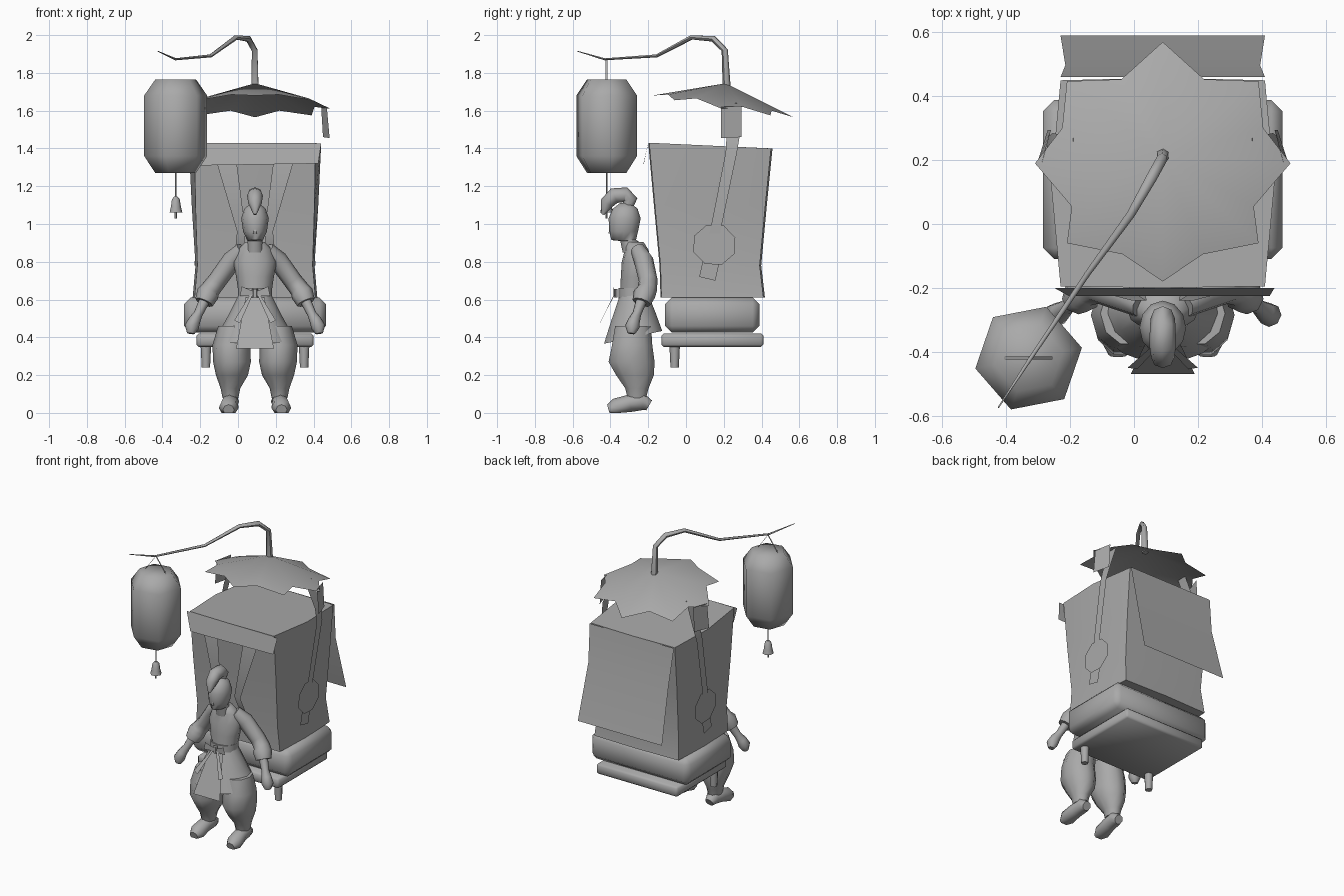
import bpy, bmesh, math
from mathutils import Vector

if "Cube" in bpy.data.objects:
    bpy.data.objects.remove(bpy.data.objects["Cube"])

CX = 0.09  # symmetry line of the figure and its pack
grey = bpy.data.materials.new("plain_grey")
grey.diffuse_color = (0.4, 0.4, 0.4, 1)
grey.use_nodes = True
grey.node_tree.nodes["Principled BSDF"].inputs["Base Color"].default_value = grey.diffuse_color


def finish(name, bm, angle=40, closed=True):
    if closed:
        bmesh.ops.recalc_face_normals(bm, faces=bm.faces)
    me = bpy.data.meshes.new(name)
    bm.to_mesh(me)
    bm.free()
    me.materials.append(grey)
    ob = bpy.data.objects.new(name, me)
    bpy.context.collection.objects.link(ob)
    bpy.ops.object.select_all(action='DESELECT')
    ob.select_set(True)
    bpy.context.view_layer.objects.active = ob
    bpy.ops.object.shade_smooth_by_angle(angle=math.radians(angle))
    return ob


def skin(name, rings, angle=40, caps=True):
    """Bridge equal rings of points into a surface."""
    bm = bmesh.new()
    vr = [[bm.verts.new(p) for p in r] for r in rings]
    n = len(vr[0])
    for a, b in zip(vr, vr[1:]):
        for i in range(n):
            j = (i + 1) % n
            bm.faces.new((a[i], a[j], b[j], b[i]))
    if caps:
        bm.faces.new(vr[0][::-1])
        bm.faces.new(vr[-1])
    return finish(name, bm, angle)


def loft(name, rings, n=12, angle=50, tilt=0, caps=True, turn=0):
    """Horizontal ellipses given as (x, y, z, rx, ry)."""
    out = []
    for x, y, z, rx, ry in rings:
        a = [turn + 2 * math.pi * i / n for i in range(n)]
        out.append([(x + rx * math.cos(t), y + ry * math.sin(t),
                     z + tilt * ry * math.sin(t)) for t in a])
    return skin(name, out, angle, caps)


def tube(name, path, ref, n=8, squash=1, angle=60):
    """Round tube along points given as (x, y, z, radius)."""
    pts = [Vector(p[:3]) for p in path]
    out = []
    for i, p in enumerate(pts):
        d = (pts[min(i + 1, len(pts) - 1)] - pts[max(i - 1, 0)]).normalized()
        u = Vector(ref)
        u = (u - d * u.dot(d)).normalized()
        v = d.cross(u)
        r = path[i][3]
        out.append([p + u * (r * math.cos(2 * math.pi * k / n))
                    + v * (r * squash * math.sin(2 * math.pi * k / n)) for k in range(n)])
    return skin(name, out, angle)


def ribbon(name, pairs, angle=40):
    """Thin cloth sheet through pairs of edge points."""
    bm = bmesh.new()
    vs = [(bm.verts.new(a), bm.verts.new(b)) for a, b in pairs]
    for (a, b), (c, d) in zip(vs, vs[1:]):
        bm.faces.new((a, b, d, c))
    return finish(name, bm, angle, False)


def box(name, lo, hi, bevel, angle=60):
    bm = bmesh.new()
    bmesh.ops.create_cube(bm, size=1)
    for v in bm.verts:
        v.co = [l + (c + 0.5) * (h - l) for c, l, h in zip(v.co, lo, hi)]
    bmesh.ops.bevel(bm, geom=bm.edges[:], offset=bevel, segments=1, affect='EDGES')
    return finish(name, bm, angle)


# Tapered pack body with slightly bulging sides and a sloping top
rings = []
for z, hc, hm, y0, y1 in [(0.61, .32, .33, -.13, .41), (0.78, .305, .315, -.135, .39),
                          (1.1, .315, .335, -.165, .42), (1.4, .32, .35, -.195, .45)]:
    ym = (y0 + y1) / 2
    k = 0.03 if z > 1.3 else 0
    rings.append([(CX - hc, y0, z + k), (CX, y0 - .005, z + k), (CX + hc, y0, z + k),
                  (CX + hm, ym, z + k / 2), (CX + hc, y1, z), (CX, y1 + .008, z),
                  (CX - hc, y1, z), (CX - hm, ym, z + k / 2)])
skin("pack_body", rings, 50)

# Rolled mat and base board under the pack, with two pegs
box("bed_mat", (-.285, -.11, .425), (.465, .388, .61), .035)
box("base_board", (-.22, -.13, .35), (.40, .41, .42), .012)
for s in (-1, 1):
    loft("base_peg", [(CX + s * .26, -.06, .24, .022, .022), (CX + s * .26, -.06, .36, .028, .028)], 8)

# Back flap and front valance
ribbon("back_flap", [((-.23, .46, 1.40), (.41, .46, 1.40)),
                     ((-.215, .497, 1.15), (.395, .497, 1.15)),
                     ((-.23, .59, .78), (.41, .59, .78))])
ribbon("front_valance", [((-.25, -.2, 1.43), (.44, -.2, 1.425)),
                         ((-.205, -.225, 1.31), (.425, -.225, 1.32))])

# Shoulder straps, side bands with tassel discs, and eave drapes
for s in (-1, 1):
    def m(dx, y, z):
        return (CX + s * dx, y, z)
    ribbon("shoulder_strap", [(m(.1, -.21, 1.35), m(.21, -.21, 1.35)),
                              (m(.05, -.24, .96), m(.095, -.24, .96)),
                              (m(.06, -.2, .86), m(.105, -.2, .86)),
                              (m(.08, -.165, .78), m(.12, -.165, .78))])
    ribbon("side_band", [(m(.28, .2, 1.64), m(.28, .27, 1.64)),
                         (m(.345, .215, 1.47), m(.345, .285, 1.47)),
                         (m(.362, .21, 1.38), m(.362, .27, 1.38)),
                         (m(.347, .125, .95), m(.347, .18, .95))])
    bm = bmesh.new()
    bm.faces.new([bm.verts.new(m(.343, .15 + .118 * math.cos(a), .89 + .112 * math.sin(a)))
                  for a in [math.radians(20 + 45 * k) for k in range(8)]])
    finish("tassel_disc", bm, closed=False)
    ribbon("tassel_end", [(m(.335, .09, .81), m(.335, .175, .79)),
                          (m(.335, .07, .72), m(.335, .155, .70))])
    ribbon("eave_drape", [(m(.35, .295, 1.625), m(.38, .185, 1.62)),
                          (m(.36, .295, 1.46), m(.395, .185, 1.455))])

# Star-shaped roof, tilted backwards; half outline (dx, y, z), mirrored
half = [(0, .57, 1.565), (.13, .453, 1.60), (.30, .447, 1.575), (.315, .30, 1.62),
        (.40, .19, 1.61), (.285, .055, 1.665), (.30, -.06, 1.655), (.125, -.095, 1.685),
        (0, -.18, 1.68)]
outline = [(CX + x, y, z) for x, y, z in half] + [(CX - x, y, z) for x, y, z in half[-2:0:-1]]
bm = bmesh.new()
apex = bm.verts.new((CX, .21, 1.745))
rim = [bm.verts.new(p) for p in outline]
for a, b in zip(rim, rim[1:] + rim[:1]):
    bm.faces.new((apex, b, a))
finish("star_roof", bm, 25, False)

# Bent pole reaching forward
tube("lantern_pole", [(.09, .215, 1.73, .021), (.088, .205, 1.92, .017), (.055, .145, 1.98, .017),
                      (-.01, .03, 1.988, .013), (-.145, -.155, 1.89, .009),
                      (-.33, -.43, 1.872, .006), (-.425, -.575, 1.915, .002)], (.85, -.54, 0), 6)

# Hexagonal lantern with hanger, cord and bell
LX, LY = -.33, -.42
loft("lantern", [(LX, LY, z, r, r) for z, r in [(1.27, .11), (1.36, .17), (1.68, .17), (1.765, .11)]],
     6, 62, turn=math.radians(11))
for s in (-1, 1):
    ribbon("lantern_hanger", [((LX, LY - .005, 1.87), (LX, LY + .005, 1.87)),
                              ((LX + s * .08, LY - .005, 1.76), (LX + s * .08, LY + .005, 1.76))])
loft("bell_cord", [(LX, LY, z, .004, .004) for z in (1.13, 1.28)], 5)
loft("bell", [(LX, LY, z, r, r) for z, r in [(1.06, .036), (1.09, .028), (1.13, .022), (1.145, .01)]], 7)
loft("bell_clapper", [(LX, LY, z, .006, .006) for z in (1.03, 1.07)], 5)

# Head, nose and drooping topknot
loft("head", [(CX, y, z, rx, ry) for y, z, rx, ry in
              [(-.29, .85, .045, .045), (-.30, .91, .04, .048), (-.33, .915, .042, .065),
               (-.33, .96, .063, .076), (-.325, 1.03, .073, .085), (-.322, 1.08, .057, .066),
               (-.32, 1.11, .022, .03)]], 12, 60)
loft("nose", [(CX, -.395, .95, .012, .018), (CX, -.393, .965, .01, .016), (CX, -.39, 1.01, .004, .008)], 6)
tube("topknot", [(CX, -.31, 1.09, .028), (CX, -.295, 1.13, .038), (CX, -.32, 1.155, .04),
                 (CX, -.38, 1.15, .042), (CX, -.42, 1.11, .036), (CX, -.44, 1.05, .008)], (1, 0, 0), 8)

# Jacket, sash and flared skirt
loft("jacket", [(CX, y, z, rx, ry) for y, z, rx, ry in
                [(-.275, .62, .085, .075), (-.265, .72, .1, .08), (-.26, .8, .115, .08),
                 (-.262, .865, .09, .062), (-.275, .905, .05, .05)]], 12, 60)
loft("sash", [(CX, -.277, z, .09, .08) for z in (.6, .66)], 12)
loft("skirt", [(CX, -.28, .63, .085, .075), (CX, -.28, .51, .145, .12), (CX, -.28, .4, .205, .158)],
     14, 60, tilt=.22, caps=False)

# Front apron and tied bow
ribbon("apron", [((CX - .05, -.365, .61), (CX + .05, -.365, .61)),
                 ((CX - .1, -.47, .34), (CX + .1, -.47, .34))])
loft("bow_knot", [(CX, -.372, z, .015, .012) for z in (.61, .655)], 6)
for s in (-1, 1):
    ribbon("bow_loop", [((CX, -.375, .64), (CX, -.375, .62)),
                        ((CX + s * .07, -.385, .67), (CX + s * .08, -.385, .62))])
    ribbon("bow_tail", [((CX + s * .01, -.38, .63), (CX + s * .03, -.38, .62)),
                        ((CX + s * .08, -.455, .475), (CX + s * .11, -.45, .49))])

    # Limbs: sleeve, forearm and hand, baggy trouser leg, foot
    def side(path):
        return [(CX + s * p[0],) + tuple(p[1:]) for p in path]
    tube("sleeve", side([(.065, -.255, .865, .04), (.12, -.225, .81, .052), (.2, -.2, .7, .05),
                         (.235, -.205, .655, .052), (.25, -.22, .63, .06), (.27, -.235, .585, .05)]),
         (0, 1, 0), 8)
    tube("forearm_and_hand", side([(.26, -.23, .61, .03), (.3, -.26, .525, .024),
                                   (.32, -.275, .49, .032), (.335, -.285, .455, .038),
                                   (.34, -.29, .42, .02)]), (0, 1, 0), 8)
    loft("trouser_leg", side([(.13, -.26, .08, .042, .052), (.13, -.26, .13, .052, .065),
                              (.122, -.27, .2, .085, .105), (.122, -.288, .27, .1, .128),
                              (.125, -.285, .36, .1, .112), (.105, -.28, .46, .09, .1)]), 10, 60)
    foot = tube("foot", side([(.13, -.195, .04, .03), (.13, -.23, .06, .046), (.135, -.3, .05, .046),
                              (.14, -.37, .025, .052), (.14, -.41, .015, .03)]), (1, 0, 0), 8)
    for v in foot.data.vertices:
        v.co.z = max(v.co.z, 0)
